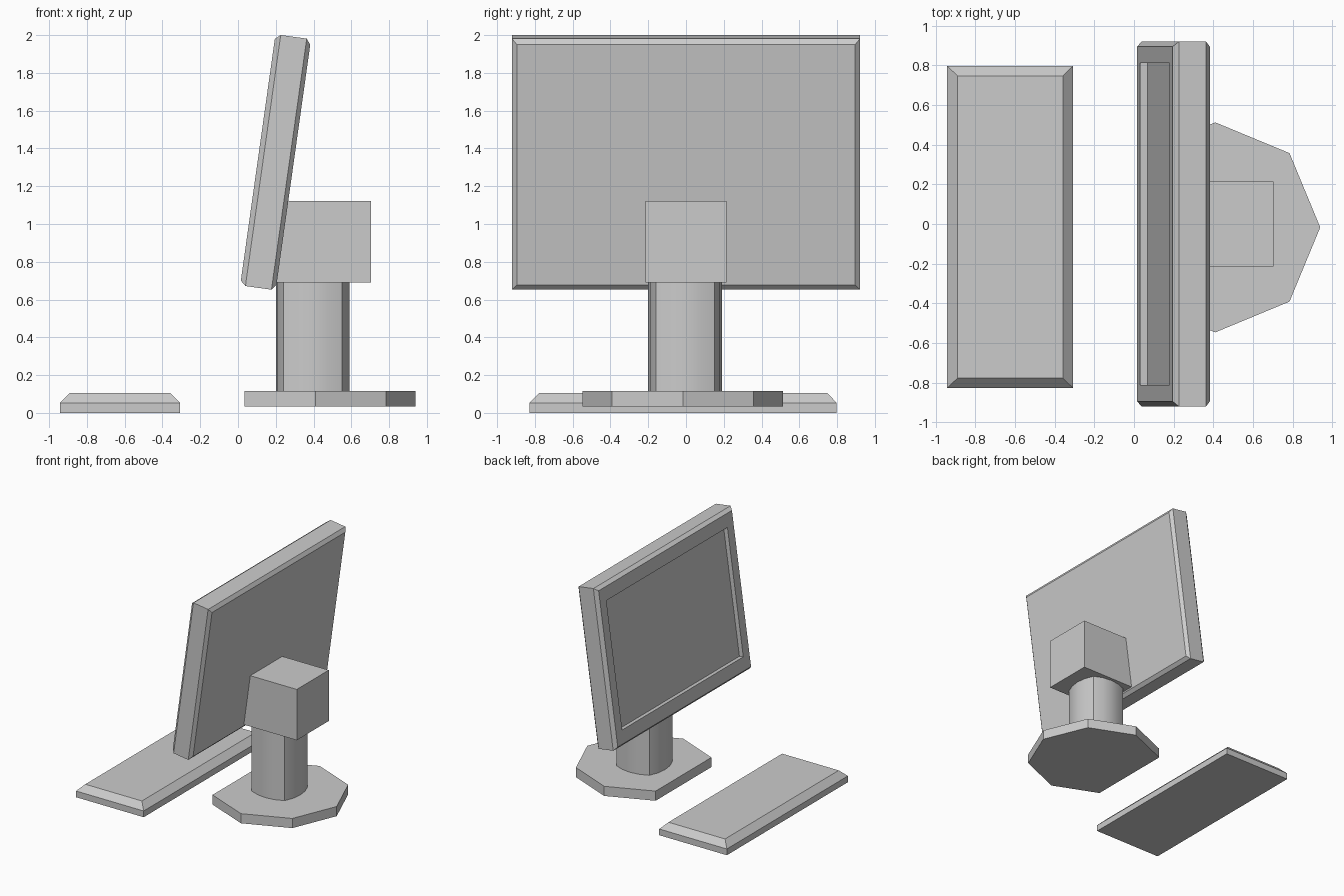
import bpy, bmesh, math
from mathutils import Matrix, Vector

if "Cube" in bpy.data.objects:
    bpy.data.objects.remove(bpy.data.objects["Cube"])


def loft(name, rings):
    """Bridge equal-length point rings and cap both ends."""
    bm = bmesh.new()
    loops = [[bm.verts.new(p) for p in ring] for ring in rings]
    n = len(loops[0])
    for a, b in zip(loops, loops[1:]):
        for i in range(n):
            j = (i + 1) % n
            bm.faces.new((a[i], a[j], b[j], b[i]))
    bm.faces.new(loops[0][::-1])
    bm.faces.new(loops[-1])
    bmesh.ops.recalc_face_normals(bm, faces=bm.faces)
    mesh = bpy.data.meshes.new(name)
    bm.to_mesh(mesh)
    bm.free()
    obj = bpy.data.objects.new(name, mesh)
    bpy.context.collection.objects.link(obj)
    return obj


def rect(cx, cy, hx, hy, z):
    return [(cx + sx * hx, cy + sy * hy, z)
            for sx, sy in ((-1, -1), (1, -1), (1, 1), (-1, 1))]


def prism(name, outline, z0, z1):
    return loft(name, [[(x, y, z) for x, y in outline] for z in (z0, z1)])


# Keyboard slab with a sloped upper rim
kx, ky = -0.625, -0.015
loft("keyboard", [rect(kx, ky, 0.318, 0.813, 0),
                  rect(kx, ky, 0.318, 0.813, 0.053),
                  rect(kx, ky, 0.266, 0.763, 0.105)])

# Base: octagon with the corner under the screen cut off
base = [(0.41 + 0.53 * math.cos(math.radians(a)),
         -0.017 + 0.53 * math.sin(math.radians(a)))
        for a in range(-135, 136, 45)]
prism("base", base, 0.033, 0.115)

# Column: square section with four bulged sides
half, bulge, segs = 0.155, 0.04, 4
radius = (half ** 2 + bulge ** 2) / (2 * bulge)
sweep = math.asin(half / radius)
column_outline = []
for side in range(4):
    for i in range(segs):
        a = sweep * (2 * i / segs - 1)
        p = Vector((half + bulge - radius + radius * math.cos(a),
                    radius * math.sin(a), 0))
        p = Matrix.Rotation(side * math.pi / 2, 3, 'Z') @ p
        column_outline.append((0.395 + p.x, -0.005 + p.y))
column = prism("column", column_outline, 0.115, 0.69)
bpy.context.view_layer.objects.active = column
column.select_set(True)
bpy.ops.object.shade_smooth_by_angle(angle=math.radians(30))

# Mount block, its front slanted to meet the screen back
side_profile = [(0.20, 0.69), (0.703, 0.69), (0.703, 1.122), (0.265, 1.122)]
loft("mount_block", [[(x, y, z) for x, z in side_profile]
                     for y in (-0.215, 0.215)])

# Monitor: chamfered panel with recessed screen (depth, half height, half width)
steps = [(0.037, 0.535, 0.813), (0, 0.535, 0.813), (0, 0.646, 0.895),
         (0.028, 0.671, 0.921), (0.167, 0.671, 0.921), (0.19, 0.642, 0.895)]
tilt = math.radians(8)
up = Vector((math.sin(tilt), 0, math.cos(tilt)))
back = Vector((math.cos(tilt), 0, -math.sin(tilt)))
origin = Vector((0.105, 0, 1.34))
loft("monitor", [[origin + back * d + up * (v * h) + Vector((0, s * w, 0))
                  for s, v in ((-1, -1), (1, -1), (1, 1), (-1, 1))]
                 for d, h, w in steps])
